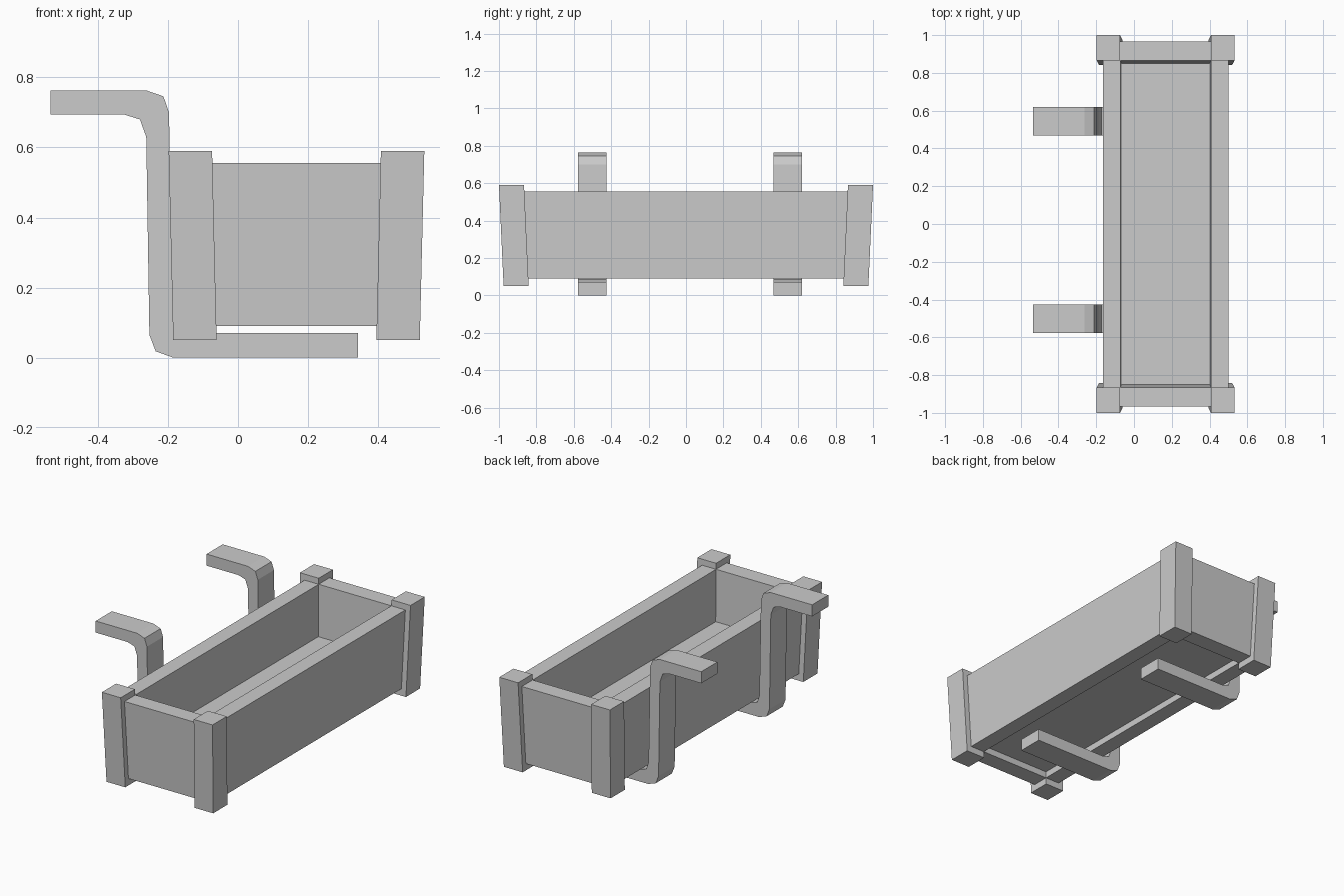
import bpy, bmesh

if "Cube" in bpy.data.objects:
    bpy.data.objects.remove(bpy.data.objects["Cube"])

CX = 0.167                      # planter centre in x
KX, KY = 0.024, 0.046           # outward lean per unit height
ZREF = 0.59


def mesh_object(name, bm):
    bmesh.ops.recalc_face_normals(bm, faces=bm.faces)
    me = bpy.data.meshes.new(name)
    bm.to_mesh(me)
    bm.free()
    ob = bpy.data.objects.new(name, me)
    bpy.context.collection.objects.link(ob)
    return ob


def leaning_box(name, x, y, z):
    """Box with ranges given at the rim; every vertex slides in toward the centre lower down."""
    bm = bmesh.new()
    bmesh.ops.create_cube(bm, size=1)
    for v in bm.verts:
        px, py, pz = (r[1] if c > 0 else r[0] for r, c in zip((x, y, z), v.co))
        sx = (px > 0) - (px < 0)
        sy = (py > 0) - (py < 0)
        drop = ZREF - pz
        v.co = (CX + px - sx * KX * drop, py - sy * KY * drop, pz)
    return mesh_object(name, bm)


def span(s, a, b):
    return tuple(sorted((s * a, s * b)))


# Corner posts
for sx, side in ((-1, "back"), (1, "front")):
    for sy, end in ((-1, "left"), (1, "right")):
        leaning_box(f"corner_post_{side}_{end}",
                    span(sx, 0.241, 0.365), span(sy, 0.866, 1.0), (0.05, 0.59))

# Long walls and end walls
for s, tag in ((-1, "a"), (1, "b")):
    leaning_box(f"long_wall_{tag}", span(s, 0.2405, 0.333), (-0.868, 0.868), (0.09, 0.555))
    leaning_box(f"end_wall_{tag}", (-0.243, 0.243), span(s, 0.866, 0.967), (0.09, 0.555))

# Raised floor
leaning_box("floor_panel", (-0.245, 0.245), (-0.872, 0.872), (0.13, 0.25))

# Hanging brackets: bent strap profile in xz, extruded along y
PROFILE = [(-0.535, 0.763), (-0.262, 0.763), (-0.213, 0.746), (-0.197, 0.70),
           (-0.187, 0.13), (-0.172, 0.085), (-0.125, 0.071), (0.343, 0.071),
           (0.343, 0.0), (-0.185, 0.0), (-0.235, 0.018), (-0.253, 0.065),
           (-0.262, 0.63), (-0.28, 0.68), (-0.325, 0.694), (-0.535, 0.694)]
for name, y0, y1 in (("bracket_left", -0.577, -0.425), ("bracket_right", 0.468, 0.62)):
    bm = bmesh.new()
    face = bm.faces.new([bm.verts.new((x, y0, z)) for x, z in PROFILE])
    ext = bmesh.ops.extrude_face_region(bm, geom=[face], use_keep_orig=True)
    moved = [g for g in ext["geom"] if isinstance(g, bmesh.types.BMVert)]
    bmesh.ops.translate(bm, verts=moved, vec=(0, y1 - y0, 0))
    mesh_object(name, bm)
